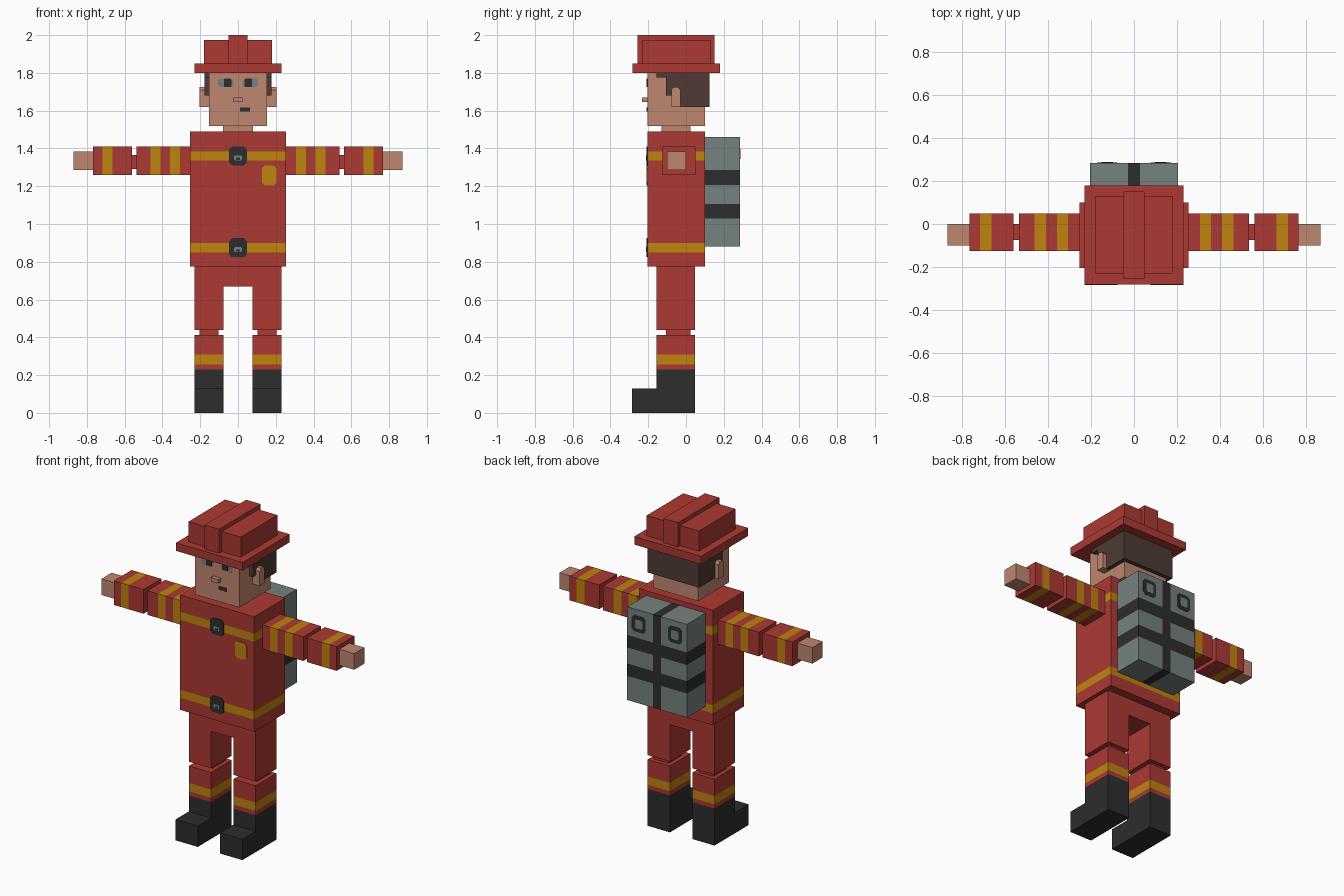
import bpy
import bmesh
from mathutils import Vector

cube = bpy.data.objects.get("Cube")
if cube:
    bpy.data.objects.remove(cube, do_unlink=True)


def srgb(*rgb):
    lin = [(c / 255 / 12.92) if c < 11 else ((c / 255 + 0.055) / 1.055) ** 2.4 for c in rgb]
    return (*lin, 1.0)


def material(name, rgb):
    mat = bpy.data.materials.new(name)
    mat.use_nodes = True
    mat.diffuse_color = srgb(*rgb)
    node = next(n for n in mat.node_tree.nodes if n.type == 'BSDF_PRINCIPLED')
    node.inputs["Base Color"].default_value = srgb(*rgb)
    node.inputs["Roughness"].default_value = 0.8
    return mat


RED = material("red cloth", (172, 57, 51))
YELLOW = material("reflective yellow", (191, 131, 15))
SKIN = material("skin", (191, 135, 112))
HAIR = material("dark brown hair", (78, 58, 53))
GREY = material("blue grey", (118, 130, 128))
BLACK = material("soft black", (45, 45, 45))


def prism(name, points, axis, lo, hi, mat, stripe=None, bands=()):
    """Extrude a 2D outline along an axis; bands (axis, from, to) get the stripe material."""
    bm = bmesh.new()

    def place(p, d):
        co = list(p)
        co.insert(axis, d)
        return co

    face = bm.faces.new([bm.verts.new(place(p, lo)) for p in points])
    new = bmesh.ops.extrude_face_region(bm, geom=[face])["geom"]
    move = Vector(place((0, 0), hi - lo))
    bmesh.ops.translate(bm, vec=move, verts=[g for g in new if isinstance(g, bmesh.types.BMVert)])
    # Cut along the edges of every band, then colour the faces inside
    for ax, a, b in bands:
        normal = Vector((0, 0, 0))
        normal[ax] = 1
        for d in (a, b):
            bmesh.ops.bisect_plane(bm, geom=bm.verts[:] + bm.edges[:] + bm.faces[:],
                                   plane_co=normal * d, plane_no=normal)
    for f in bm.faces:
        c = f.calc_center_median()
        f.material_index = int(any(a < c[ax] < b for ax, a, b in bands))
    bmesh.ops.recalc_face_normals(bm, faces=bm.faces)
    mesh = bpy.data.meshes.new(name)
    bm.to_mesh(mesh)
    bm.free()
    mesh.materials.append(mat)
    if stripe:
        mesh.materials.append(stripe)
    obj = bpy.data.objects.new(name, mesh)
    bpy.context.collection.objects.link(obj)
    return obj


def box(name, x, y, z, mat, stripe=None, bands=()):
    x0, x1 = sorted(x)
    outline = [(y[0], z[0]), (y[1], z[0]), (y[1], z[1]), (y[0], z[1])]
    return prism(name, outline, 0, x0, x1, mat, stripe, bands)


def plate(name, cx, cz, w, h, y, thick, mat, cut=0.0):
    """Thin plate facing front or back, with clipped corners."""
    w, h = w / 2, h / 2
    if cut:
        pts = [(-w + cut, -h), (w - cut, -h), (w, -h + cut), (w, h - cut),
               (w - cut, h), (-w + cut, h), (-w, h - cut), (-w, -h + cut)]
    else:
        pts = [(-w, -h), (w, -h), (w, h), (-w, h)]
    prism(name, [(cx + px, cz + pz) for px, pz in pts], 1, y, y + thick, mat)


# Jacket with two reflective belts
box("jacket", (-0.255, 0.255), (-0.205, 0.10), (0.775, 1.49), RED, YELLOW,
    [(2, 0.85, 0.90), (2, 1.335, 1.385)])
for name, z in (("chest", 1.36), ("waist", 0.875)):
    plate(name + "_buckle", 0, z, 0.095, 0.10, -0.205, -0.004, BLACK, 0.016)
    plate(name + "_buckle_clasp", 0, z - 0.01, 0.044, 0.026, -0.209, -0.002, GREY, 0.006)
    plate(name + "_buckle_slot", 0, z - 0.015, 0.022, 0.012, -0.211, -0.001, BLACK)
plate("chest_badge", 0.165, 1.257, 0.078, 0.104, -0.205, -0.004, YELLOW, 0.014)

# Trousers: hips and thighs as one arch
prism("trousers", [(-0.23, 0.44), (-0.077, 0.44), (-0.077, 0.67), (0.077, 0.67),
                   (0.077, 0.44), (0.23, 0.44), (0.23, 0.775), (-0.23, 0.775)],
      1, -0.155, 0.048, RED)

# Head
box("neck", (-0.08, 0.08), (-0.13, 0.025), (1.49, 1.52), SKIN)
box("head", (-0.153, 0.153), (-0.205, 0.10), (1.52, 1.80), SKIN)
box("nose", (-0.025, 0.025), (-0.232, -0.205), (1.645, 1.67), SKIN)
plate("mouth", 0.037, 1.606, 0.054, 0.022, -0.205, -0.003, BLACK)
prism("hair", [(-0.155, 1.80), (-0.155, 1.775), (-0.107, 1.775), (-0.107, 1.68),
               (-0.05, 1.68), (-0.05, 1.62), (0.125, 1.62), (0.125, 1.80)],
      0, -0.178, 0.178, HAIR)

# Helmet
box("helmet_brim", (-0.23, 0.23), (-0.282, 0.18), (1.80, 1.85), RED)
box("helmet_crown", (-0.18, 0.18), (-0.23, 0.13), (1.85, 1.975), RED)
box("helmet_ridge", (-0.05, 0.05), (-0.257, 0.152), (1.85, 2.0), RED)

# Air pack with straps around it
box("air_pack", (-0.205, 0.205), (0.10, 0.285), (0.88, 1.46), GREY, BLACK,
    [(2, 1.03, 1.107), (2, 1.207, 1.285), (0, -0.028, 0.028)])

# Paired parts
for side, s in (("left", 1), ("right", -1)):
    # Eye and ear
    plate(side + "_eye_white", s * 0.066, 1.747, 0.082, 0.045, -0.205, -0.002, GREY, 0.010)
    plate(side + "_pupil", s * 0.055, 1.747, 0.04, 0.045, -0.207, -0.002, BLACK, 0.004)
    ear = [(-0.078, 1.62), (-0.03, 1.62), (-0.03, 1.71), (-0.042, 1.725),
           (-0.066, 1.725), (-0.078, 1.71)]
    prism(side + "_ear", ear, 0, *sorted((s * 0.15, s * 0.204)), SKIN)

    # Arm
    def arm_band(a, b):
        return (0, *sorted((s * a, s * b)))
    box(side + "_upper_arm", (s * 0.255, s * 0.537), (-0.125, 0.05), (1.26, 1.41), RED, YELLOW,
        [arm_band(0.307, 0.36), arm_band(0.41, 0.463)])
    box(side + "_elbow", (s * 0.537, s * 0.562), (-0.075, 0.0), (1.29, 1.365), RED)
    box(side + "_forearm", (s * 0.562, s * 0.767), (-0.125, 0.05), (1.26, 1.41), RED, YELLOW,
        [arm_band(0.665, 0.717)])
    box(side + "_hand", (s * 0.767, s * 0.87), (-0.10, 0.0), (1.285, 1.385), SKIN)

    # Lower leg and boot
    box(side + "_knee", (s * 0.103, s * 0.204), (-0.105, 0.023), (0.413, 0.44), RED)
    box(side + "_shin", (s * 0.077, s * 0.23), (-0.155, 0.048), (0.23, 0.413), RED, YELLOW,
        [(2, 0.256, 0.308)])
    boot = [(-0.285, 0), (0.048, 0), (0.048, 0.23), (-0.155, 0.23), (-0.155, 0.13), (-0.285, 0.13)]
    prism(side + "_boot", boot, 0, *sorted((s * 0.077, s * 0.23)), BLACK)

    # Ring on the back of the air pack
    plate(side + "_pack_ring", s * 0.125, 1.372, 0.095, 0.10, 0.285, 0.002, BLACK, 0.016)
    plate(side + "_pack_ring_inside", s * 0.125, 1.372, 0.052, 0.056, 0.287, 0.001, GREY, 0.006)
